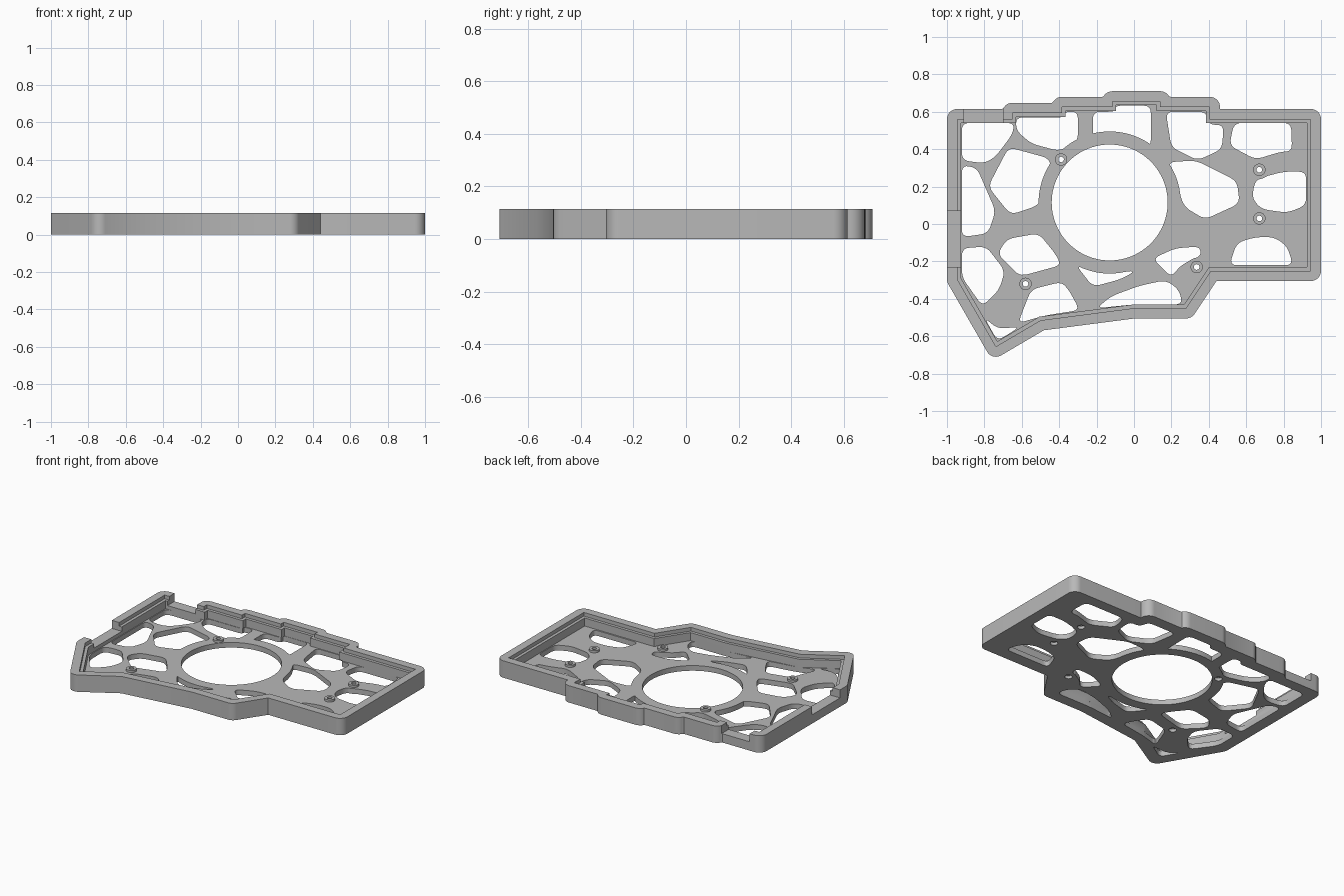
import bpy, bmesh, math
from mathutils import Vector
from mathutils.geometry import intersect_point_line

HEIGHT, LEDGE, FLOOR, NOTCH = 0.115, 0.09, 0.035, 0.06
RIM = 0.055
RING = (-0.13, 0.115)
BOSSES = [(-0.39, 0.345), (0.67, 0.29), (0.67, 0.03), (0.335, -0.23), (-0.58, -0.32)]

cube = bpy.data.objects.get("Cube")
if cube:
    bpy.data.objects.remove(cube)

grey = bpy.data.materials.new("plain_grey")
grey.use_nodes = True
grey.diffuse_color = (0.48, 0.48, 0.48, 1)
grey.node_tree.nodes["Principled BSDF"].inputs["Base Color"].default_value = (0.48, 0.48, 0.48, 1)


def make_object(name, bm):
    bmesh.ops.recalc_face_normals(bm, faces=bm.faces)
    mesh = bpy.data.meshes.new(name)
    bm.to_mesh(mesh)
    bm.free()
    mesh.materials.append(grey)
    obj = bpy.data.objects.new(name, mesh)
    bpy.context.collection.objects.link(obj)
    return obj


def prisms(name, loops, z0, z1):
    """Extrude closed outlines from z0 to z1 as one object."""
    bm = bmesh.new()
    for loop in loops:
        face = bm.faces.new([bm.verts.new((p[0], p[1], z0)) for p in loop])
        top = bmesh.ops.extrude_face_region(bm, geom=[face])["geom"]
        moved = [v for v in top if isinstance(v, bmesh.types.BMVert)]
        bmesh.ops.translate(bm, verts=moved, vec=(0, 0, z1 - z0))
    return make_object(name, bm)


def circle(centre, radius, n):
    return [(centre[0] + radius * math.cos(math.tau * i / n),
             centre[1] + radius * math.sin(math.tau * i / n)) for i in range(n)]


def box(x0, x1, y0, y1):
    return [(x0, y0), (x1, y0), (x1, y1), (x0, y1)]


def offset(points, d, rounded=False):
    """Offset a counterclockwise outline outward, with mitred or round corners."""
    pts = [Vector(p) for p in points]
    result = []
    for i, p in enumerate(pts):
        a, b = (p - pts[i - 1]).normalized(), (pts[(i + 1) % len(pts)] - p).normalized()
        n1, n2 = Vector((a.y, -a.x)), Vector((b.y, -b.x))
        turn = math.atan2(a.x * b.y - a.y * b.x, a.dot(b))
        if rounded and turn > 0:
            start = math.atan2(n1.y, n1.x)
            for k in range(13):
                ang = start + turn * k / 12
                result.append(p + d * Vector((math.cos(ang), math.sin(ang))))
        else:
            result.append(p + (n1 + n2) * d / (1 + n1.dot(n2)))
    if not rounded:
        return result

    def gap(q):
        best = 9
        for i, p in enumerate(pts):
            hit, t = intersect_point_line(q, pts[i - 1], p)
            near = pts[i - 1].lerp(p, min(max(t, 0), 1))
            best = min(best, (q - near).length)
        return best
    return [q for q in result if gap(q) > d - 0.0005]


def opening(points, radius=0.04):
    """Round the corners and keep clear of the ring and the screw bosses."""
    pts = [Vector(p) for p in points]
    loop = []
    for i, p in enumerate(pts):
        ends = []
        for q in (pts[i - 1], pts[(i + 1) % len(pts)]):
            step = q - p
            ends.append(p + step.normalized() * min(radius, step.length * 0.45))
        for k in range(6):
            t = k / 5
            loop.append(ends[0].lerp(p, t).lerp(p.lerp(ends[1], t), t))
    dense = []
    for i, p in enumerate(loop):
        q = loop[(i + 1) % len(loop)]
        parts = max(1, math.ceil((q - p).length / 0.03))
        dense += [p.lerp(q, k / parts) for k in range(parts)]
    for centre, keep in [(RING, 0.38)] + [(b, 0.05) for b in BOSSES]:
        c = Vector(centre)
        dense = [c + (p - c).normalized() * max(keep, (p - c).length) for p in dense]
    return dense


# Inner edge of the rim
inner = [(-0.945, -0.295), (-0.738, -0.655), (-0.5, -0.515), (0, -0.45), (0.278, -0.45),
         (0.412, -0.25), (0.945, -0.25), (0.945, 0.56), (0.405, 0.56), (0.405, 0.625),
         (0.14, 0.625), (0.14, 0.655), (-0.115, 0.655), (-0.115, 0.625), (-0.385, 0.625),
         (-0.385, 0.593), (-0.65, 0.593), (-0.65, 0.56), (-0.945, 0.56)]

# Openings of the web floor
left_openings = [
    [(-.92, .54), (-.64, .54), (-.65, .48), (-.74, .36), (-.8, .325), (-.92, .34)],
    [(-.67, .41), (-.45, .35), (-.44, .26), (-.51, .1), (-.66, .05), (-.78, .2)],
    [(-.92, .315), (-.84, .3), (-.74, .07), (-.78, -.05), (-.92, -.07)],
    [(-.68, -.08), (-.51, -.05), (-.42, -.16), (-.39, -.22), (-.61, -.28), (-.73, -.16)],
    [(-.92, -.13), (-.79, -.12), (-.69, -.25), (-.72, -.35), (-.81, -.44), (-.92, -.285)],
    [(-.8, -.5), (-.73, -.56), (-.61, -.55), (-.73, -.625)],
]
middle_openings = [
    [(-.55, -.35), (-.39, -.31), (-.35, -.35), (-.29, -.46), (-.48, -.49), (-.62, -.53)],
    [(-.31, -.22), (-.13, -.26), (.01, -.25), (-.07, -.295), (-.22, -.335)],
    [(-.2, -.45), (-.12, -.385), (.03, -.33), (.17, -.3), (.24, -.35), (.26, -.43), (0, -.43)],
    [(.1, -.185), (.22, -.13), (.35, -.12), (.36, -.17), (.25, -.22), (.2, -.285)],
    [(-.22, .6), (-.1, .6), (-.1, .633), (.09, .633), (.09, .41), (-.22, .45)],
    [(-.63, .57), (-.37, .57), (-.37, .6), (-.3, .6), (-.3, .44), (-.4, .39), (-.55, .43), (-.63, .5)],
]
right_openings = [
    [(.17, .6), (.385, .6), (.4, .53), (.48, .53), (.47, .4), (.34, .34), (.2, .41)],
    [(.535, .54), (.84, .54), (.845, .39), (.78, .385), (.65, .345), (.51, .42)],
    [(.18, .33), (.33, .34), (.55, .23), (.565, .11), (.38, .025), (.27, .09)],
    [(.65, .24), (.8, .28), (.92, .28), (.92, .1), (.82, .06), (.68, .08), (.63, .14)],
    [(.51, -.22), (.55, -.1), (.65, -.07), (.75, -.07), (.82, -.12), (.85, -.22)],
]
web = [opening(h) for h in left_openings + middle_openings + right_openings]
web.append(circle(RING, 0.31, 96))
web += [circle(b, 0.024, 24) for b in BOSSES]

# Case body and the pockets cut out of it
body = prisms("case_body", [offset(inner, RIM, True)], 0, HEIGHT)
cutters = [
    prisms("lid_recess", [inner], LEDGE, 0.3),
    prisms("cavity", [offset(inner, -0.02)], FLOOR, 0.2),
    prisms("floor_openings", web, -0.1, FLOOR + 0.002),
    prisms("cable_notches", [box(-1.1, -0.9, -0.23, 0.07), box(-0.91, -0.7, 0.5, 0.8)], NOTCH, 0.4),
]
for cutter in cutters:
    mod = body.modifiers.new(cutter.name, "BOOLEAN")
    mod.operation = "DIFFERENCE"
    mod.solver = "EXACT"
    mod.object = cutter
    cutter.hide_render = True
bpy.context.view_layer.update()
graph = bpy.context.evaluated_depsgraph_get()
mesh = bpy.data.meshes.new_from_object(body.evaluated_get(graph))
body.modifiers.clear()
body.data = mesh
for cutter in cutters:
    bpy.data.objects.remove(cutter)

# Screw bosses
parts = [body]
profile = [(.015, .02), (.025, .02), (.025, .034), (.033, .034), (.033, .05), (.015, .05)]
for i, (x, y) in enumerate(BOSSES):
    bm = bmesh.new()
    rings = [[bm.verts.new((px, py, z)) for px, py in circle((x, y), r, 24)] for r, z in profile]
    for j, ring in enumerate(rings):
        prev = rings[j - 1]
        for k in range(24):
            bm.faces.new((prev[k - 1], prev[k], ring[k], ring[k - 1]))
    parts.append(make_object("screw_boss_%d" % (i + 1), bm))

# Smooth the round corners, keep the edges sharp
bpy.ops.object.select_all(action="DESELECT")
for part in parts:
    part.select_set(True)
bpy.context.view_layer.objects.active = body
bpy.ops.object.shade_smooth_by_angle(angle=math.radians(30))
